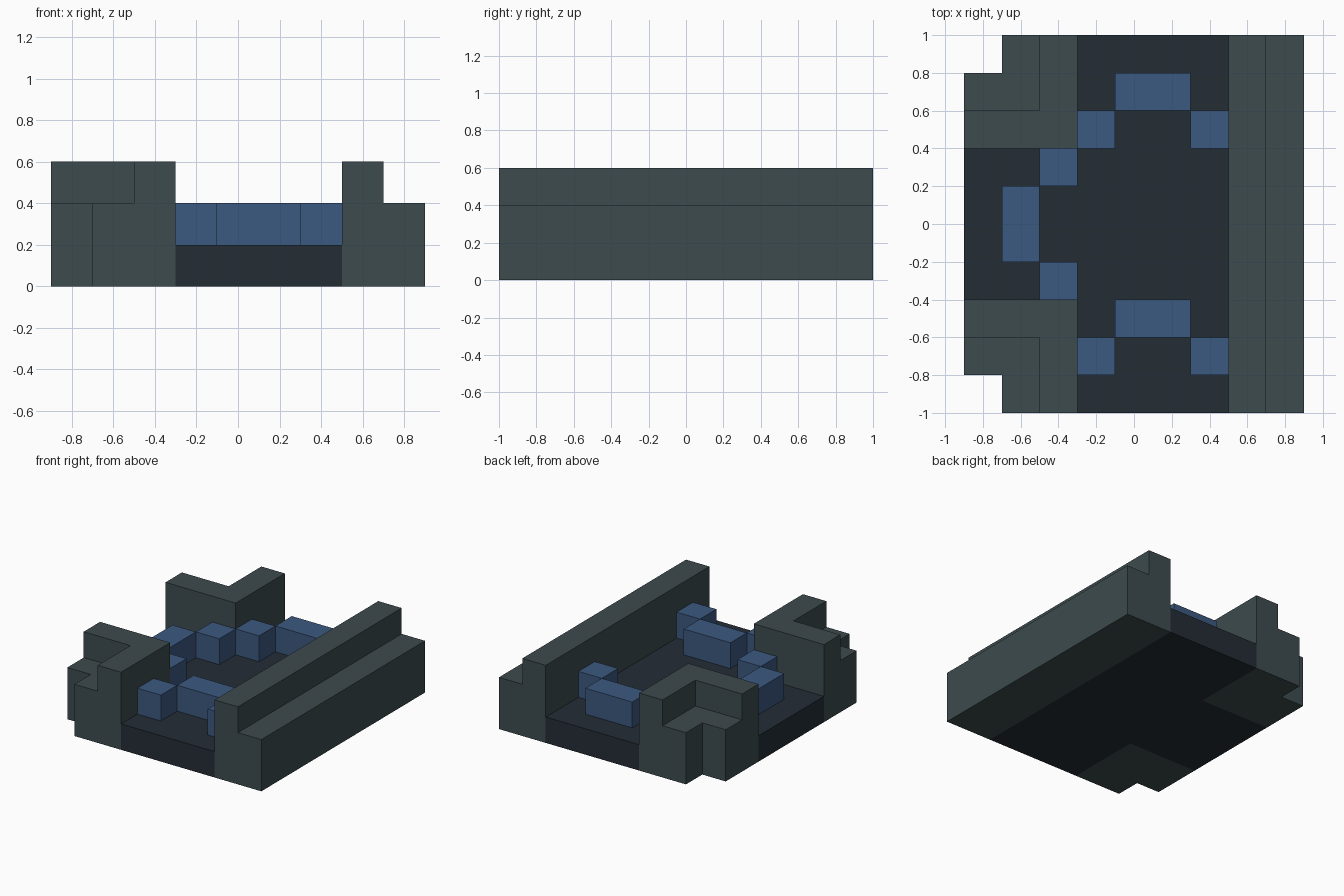
import bpy, bmesh, math
from mathutils import Vector

if "Cube" in bpy.data.objects:
    bpy.data.objects.remove(bpy.data.objects["Cube"])

CELL = 0.2                       # size of one grid block
ORIGIN = Vector((-0.9, -1.0, 0))  # grid corner


def material(name, rgb):
    m = bpy.data.materials.new(name)
    m.diffuse_color = (*rgb, 1)
    m.use_nodes = True
    m.node_tree.nodes["Principled BSDF"].inputs["Base Color"].default_value = m.diffuse_color
    return m


STONE = material("grey green stone", (0.047, 0.070, 0.077))
BED = material("dark floor", (0.017, 0.026, 0.036))
BLUE = material("blue block", (0.045, 0.100, 0.216))


def block_part(name, boxes, mat):
    """Join grid boxes (x0, x1, y0, y1, z0, z1) into one outer skin."""
    cells = {(x, y, z) for x0, x1, y0, y1, z0, z1 in boxes
             for x in range(x0, x1) for y in range(y0, y1) for z in range(z0, z1)}
    bm = bmesh.new()
    for c in cells:
        for axis in range(3):
            for side in (0, 1):
                n = list(c)
                n[axis] += 2 * side - 1
                if tuple(n) in cells:
                    continue
                u, v = (axis + 1) % 3, (axis + 2) % 3
                ring = []
                for a, b in ((0, 0), (1, 0), (1, 1), (0, 1)):
                    p = Vector(c)
                    p[axis] += side
                    p[u] += a
                    p[v] += b
                    ring.append(bm.verts.new(ORIGIN + p * CELL))
                bm.faces.new(ring if side else ring[::-1])
    # weld the squares and merge flat areas
    bmesh.ops.remove_doubles(bm, verts=bm.verts[:], dist=0.001)
    bmesh.ops.dissolve_limit(bm, angle_limit=math.radians(1),
                             verts=bm.verts[:], edges=bm.edges[:])
    mesh = bpy.data.meshes.new(name)
    bm.to_mesh(mesh)
    bm.free()
    mesh.materials.append(mat)
    ob = bpy.data.objects.new(name, mesh)
    bpy.context.collection.objects.link(ob)
    return ob


# T-shaped sunken floor
block_part("floor", [(3, 7, 0, 10, 0, 1), (0, 3, 3, 7, 0, 1)], BED)

# Stepped long wall on the right
block_part("side_wall", [(7, 9, 0, 10, 0, 2), (7, 8, 0, 10, 2, 3)], STONE)

# Stepped corner walls on the left: low outer step, high inner L
corner = [(1, 3, 0, 3, 0, 2), (0, 3, 1, 3, 0, 2),
          (2, 3, 0, 3, 2, 3), (0, 3, 2, 3, 2, 3)]
block_part("front_corner_wall", corner, STONE)
block_part("back_corner_wall",
           [(x0, x1, 10 - y1, 10 - y0, z0, z1) for x0, x1, y0, y1, z0, z1 in corner],
           STONE)

# Blue chevrons pointing along the three channels
chevrons = {
    "back": [(4, 6, 8, 9), (3, 4, 7, 8), (6, 7, 7, 8)],
    "left": [(1, 2, 4, 6), (2, 3, 6, 7), (2, 3, 3, 4)],
    "front": [(4, 6, 2, 3), (3, 4, 1, 2), (6, 7, 1, 2)],
}
for place, blocks in chevrons.items():
    for i, b in enumerate(blocks):
        block_part(f"{place}_chevron_block_{i + 1}", [(*b, 1, 2)], BLUE)
